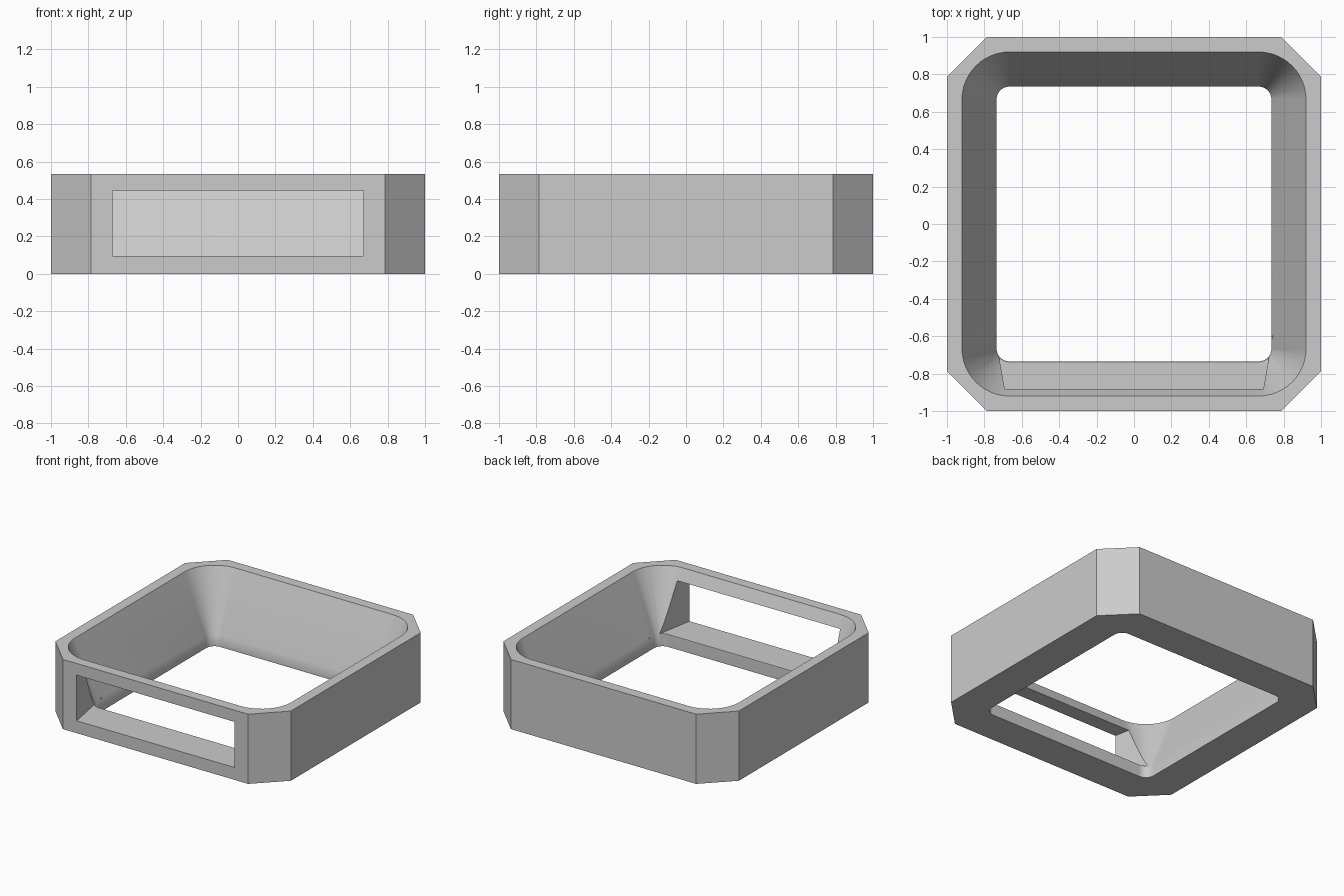
import bpy
import bmesh
from math import cos, sin, pi

cube = bpy.data.objects.get("Cube")
if cube:
    bpy.data.objects.remove(cube, do_unlink=True)

HEIGHT = 0.535
LIP = 0.09                      # height of the upright lip at the bottom
BOTTOM, TOP = (0.735, 0.07), (0.92, 0.255)   # half width, corner radius

grey = bpy.data.materials.new("light_grey")
grey.use_nodes = True
colour = (0.6, 0.6, 0.6, 1)
grey.diffuse_color = colour
grey.node_tree.nodes["Principled BSDF"].inputs["Base Color"].default_value = colour


def loft(name, rings):
    """Closed solid skinned through rings of equal point count."""
    bm = bmesh.new()
    loops = [[bm.verts.new(p) for p in ring] for ring in rings]
    n = len(loops[0])
    for low, high in zip(loops, loops[1:]):
        for i in range(n):
            j = (i + 1) % n
            bm.faces.new((low[i], low[j], high[j], high[i]))
    bm.faces.new(loops[0][::-1])
    bm.faces.new(loops[-1])
    bmesh.ops.recalc_face_normals(bm, faces=bm.faces)
    mesh = bpy.data.meshes.new(name)
    bm.to_mesh(mesh)
    bm.free()
    mesh.materials.append(grey)
    obj = bpy.data.objects.new(name, mesh)
    bpy.context.collection.objects.link(obj)
    return obj


def rounded_square(half, radius, z, steps=12):
    ring = []
    for corner in range(4):
        mid = (corner + 0.5) * pi / 2
        cx = (half - radius) * (1 if cos(mid) > 0 else -1)
        cy = (half - radius) * (1 if sin(mid) > 0 else -1)
        for s in range(steps + 1):
            a = (corner + s / steps) * pi / 2
            ring.append((cx + radius * cos(a), cy + radius * sin(a), z))
    return ring


def octagon(z, c=0.787):
    return [(x, y, z) for x, y in ((1, -c), (1, c), (c, 1), (-c, 1),
                                   (-1, c), (-1, -c), (-c, -1), (c, -1))]


def cavity_ring(z):
    t = max(0, (z - LIP) / (HEIGHT - LIP))
    half, radius = (a + (b - a) * t for a, b in zip(BOTTOM, TOP))
    return rounded_square(half, radius, z)


def window_ring(y):
    # opening widens towards the inside
    w = 0.67 + 0.18 * (y + 1)
    return [(-w, y, 0.095), (w, y, 0.095), (w, y, 0.445), (-w, y, 0.445)]


# Chamfered square frame, hollowed by a flared cavity and a front window
frame = loft("frame", [octagon(0), octagon(HEIGHT)])
cutters = [loft("cavity_cutter", [cavity_ring(z) for z in (-0.1, LIP, 0.6)]),
           loft("window_cutter", [window_ring(y) for y in (-1.1, -0.6)])]
for cutter in cutters:
    mod = frame.modifiers.new(cutter.name, 'BOOLEAN')
    mod.operation = 'DIFFERENCE'
    mod.solver = 'EXACT'
    mod.object = cutter

depsgraph = bpy.context.evaluated_depsgraph_get()
result = bpy.data.meshes.new_from_object(frame.evaluated_get(depsgraph))
frame.modifiers.clear()
frame.data = result
for cutter in cutters:
    bpy.data.objects.remove(cutter, do_unlink=True)

# Smooth the cavity corners and lip, keep the real edges sharp
bpy.ops.object.select_all(action='DESELECT')
frame.select_set(True)
bpy.context.view_layer.objects.active = frame
bpy.ops.object.shade_smooth_by_angle(angle=pi / 6)
weighted = frame.modifiers.new("weighted_normals", 'WEIGHTED_NORMAL')
weighted.keep_sharp = True
